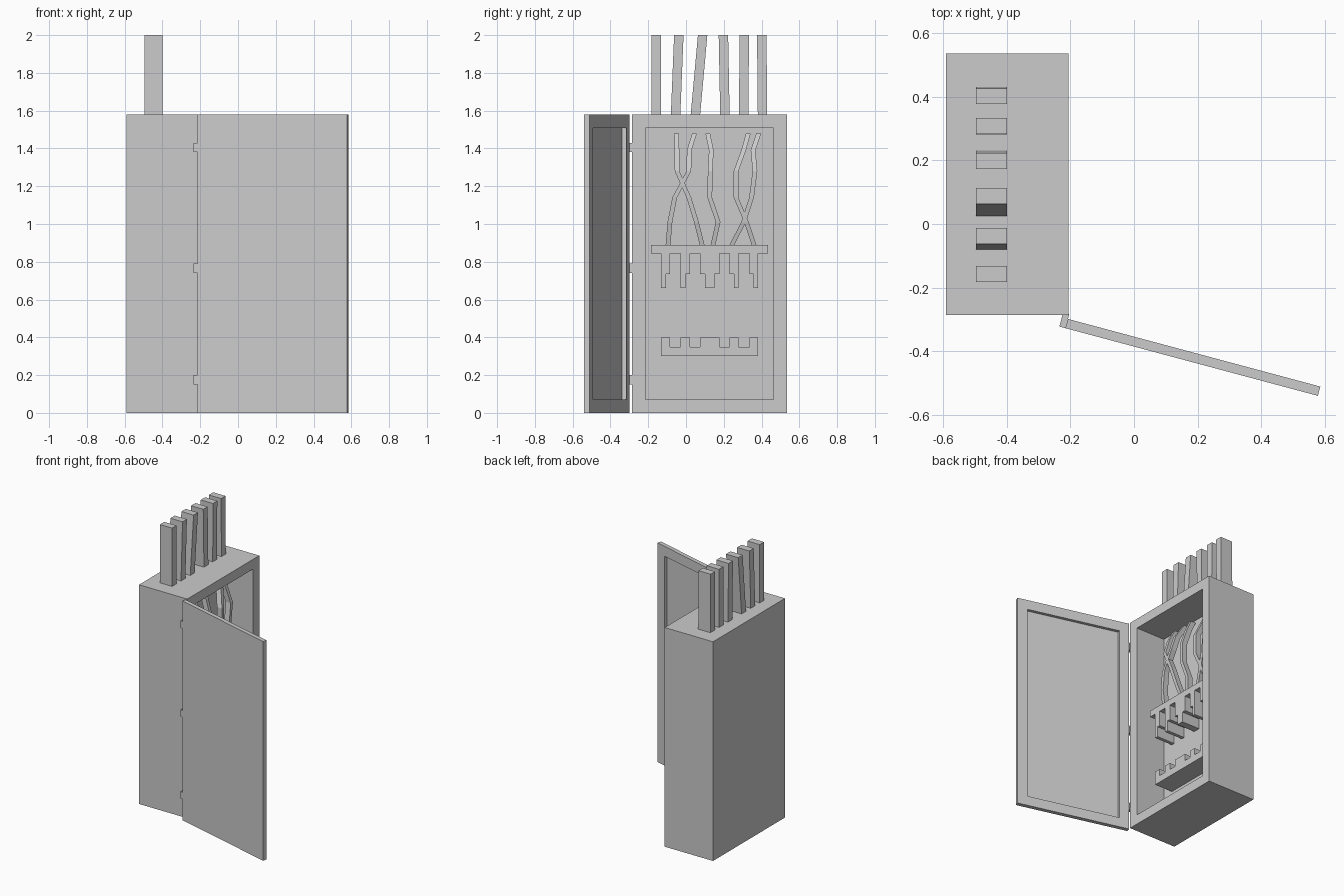
import bpy, bmesh, math
from mathutils import Matrix, Vector

if "Cube" in bpy.data.objects:
    bpy.data.objects.remove(bpy.data.objects["Cube"])

BACK = -0.44      # rear wall of the cabinet cavity
MID_Y = 0.125     # centre line of the cabinet


def finish(bm, name, matrix=None):
    bmesh.ops.recalc_face_normals(bm, faces=bm.faces)
    me = bpy.data.meshes.new(name)
    bm.to_mesh(me)
    bm.free()
    ob = bpy.data.objects.new(name, me)
    bpy.context.collection.objects.link(ob)
    if matrix:
        ob.matrix_world = matrix
    return ob


def box(name, lo, hi, matrix=None, open_dir=None, rim=0.1, depth=0.0):
    """Box, optionally with a framed recess on the face pointing to open_dir."""
    lo, hi = Vector(lo), Vector(hi)
    bm = bmesh.new()
    bmesh.ops.create_cube(bm, size=1)
    bmesh.ops.scale(bm, vec=hi - lo, verts=bm.verts)
    bmesh.ops.translate(bm, vec=(lo + hi) / 2, verts=bm.verts)
    if open_dir:
        d = Vector(open_dir)
        bm.normal_update()
        face = max(bm.faces, key=lambda f: f.normal.dot(d))
        bmesh.ops.inset_region(bm, faces=[face], thickness=rim)
        out = bmesh.ops.extrude_face_region(bm, geom=[face])
        verts = [g for g in out["geom"] if isinstance(g, bmesh.types.BMVert)]
        bmesh.ops.translate(bm, vec=-d * depth, verts=verts)
        if face.is_valid:
            bm.faces.remove(face)
    return finish(bm, name, matrix)


def sweep(name, path, wy, wx):
    """Rectangular bar through horizontal sections centred on (x, y, z)."""
    bm = bmesh.new()
    rings = [[bm.verts.new((x + a * wx / 2, y + b * wy / 2, z))
              for a, b in ((-1, -1), (1, -1), (1, 1), (-1, 1))] for x, y, z in path]
    for r, s in zip(rings, rings[1:]):
        for i in range(4):
            j = (i + 1) % 4
            bm.faces.new((r[i], r[j], s[j], s[i]))
    bm.faces.new(rings[0])
    bm.faces.new(rings[-1])
    return finish(bm, name)


def extrude_profile(name, half, x0, x1):
    """Mirror a half profile of (offset, z) about MID_Y and extrude along x."""
    pts = half + [(-o, z) for o, z in reversed(half)]
    bm = bmesh.new()
    face = bm.faces.new([bm.verts.new((x0, MID_Y + o, z)) for o, z in pts])
    out = bmesh.ops.extrude_face_region(bm, geom=[face])
    verts = [g for g in out["geom"] if isinstance(g, bmesh.types.BMVert)]
    bmesh.ops.translate(bm, vec=(x1 - x0, 0, 0), verts=verts)
    return finish(bm, name)


# cabinet body with open cavity
box("cabinet", (-0.59, -0.285, 0), (-0.205, 0.535, 1.58),
    open_dir=(1, 0, 0), depth=-0.205 - BACK)

# open door and its hinges, sharing one swung frame
swing = Matrix.Translation((-0.215, -0.327, 0)) @ Matrix.Rotation(math.radians(-15), 4, 'Z')
box("door", (0, 0, 0), (0.82, 0.03, 1.58), swing, open_dir=(0, 1, 0), depth=0.022)
for i, z in enumerate((0.15, 0.74, 1.38)):
    box(f"hinge_{i + 1}", (-0.02, 0, z), (0, 0.045, z + 0.05), swing)

# conduits leaving the roof: (bottom y, top y)
for i, (b, t) in enumerate(((-0.157, -0.157), (-0.055, -0.038), (0.05, 0.088),
                            (0.206, 0.198), (0.306, 0.308), (0.405, 0.401))):
    sweep(f"conduit_{i + 1}", [(-0.447, b, 1.58), (-0.447, t, 2.0)], 0.05, 0.097)

# wires inside, y at each level
levels = (1.48, 1.39, 1.28, 1.14, 1.01, 0.89)
depths = (-0.41, -0.36, -0.325, -0.325, -0.335, -0.36)
wires = ((-0.05, -0.048, -0.047, 0.015, 0.055, 0.085),
         (0.045, 0.017, 0.015, -0.06, -0.085, -0.095),
         (0.115, 0.134, 0.128, 0.126, 0.17, 0.143),
         (0.33, 0.305, 0.265, 0.265, 0.32, 0.36),
         (0.385, 0.355, 0.365, 0.347, 0.305, 0.243))
for i, ys in enumerate(wires):
    sweep(f"wire_{i + 1}", list(zip(depths, ys, levels)), 0.025, 0.04)

# slotted upper rail with stepped fingers
extrude_profile("upper_rail", [
    (-0.31, 0.89), (-0.31, 0.845), (-0.257, 0.845), (-0.257, 0.66), (-0.232, 0.66),
    (-0.232, 0.735), (-0.21, 0.735), (-0.21, 0.845), (-0.153, 0.845), (-0.153, 0.66),
    (-0.128, 0.66), (-0.128, 0.735), (-0.105, 0.735), (-0.105, 0.845),
    (-0.052, 0.845), (-0.052, 0.735), (-0.025, 0.735), (-0.025, 0.66)], BACK, -0.295)

# notched lower block
extrude_profile("lower_block", [
    (-0.257, 0.30), (-0.257, 0.40), (-0.21, 0.40), (-0.21, 0.35), (-0.153, 0.35),
    (-0.153, 0.40), (-0.105, 0.40), (-0.105, 0.35), (-0.052, 0.35), (-0.052, 0.40)],
    BACK, -0.295)
